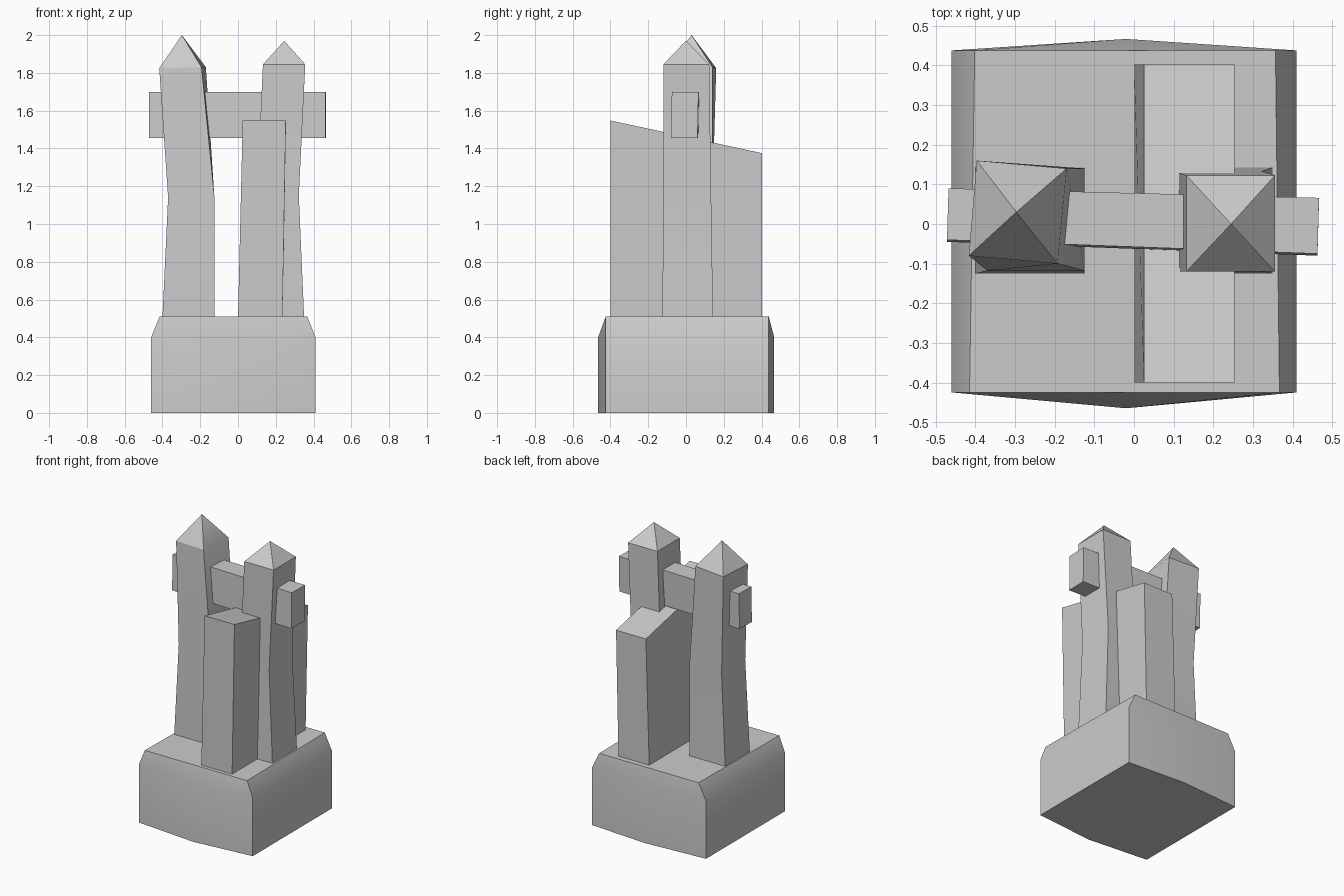
import bpy, math

if "Cube" in bpy.data.objects:
    bpy.data.objects.remove(bpy.data.objects["Cube"])


def loft(name, rings, apex=None):
    """Skin stacked rings of points; close with a flat cap or a pointed apex."""
    n = len(rings[0])
    verts = [p for ring in rings for p in ring]
    faces = [tuple(reversed(range(n)))]
    for r in range(len(rings) - 1):
        for i in range(n):
            j = (i + 1) % n
            faces.append((r * n + i, r * n + j, (r + 1) * n + j, (r + 1) * n + i))
    top = (len(rings) - 1) * n
    if apex:
        verts.append(apex)
        faces += [(top + i, top + (i + 1) % n, len(verts) - 1) for i in range(n)]
    else:
        faces.append(tuple(range(top, top + n)))
    mesh = bpy.data.meshes.new(name)
    mesh.from_pydata(verts, [], faces)
    mesh.update()
    obj = bpy.data.objects.new(name, mesh)
    bpy.context.collection.objects.link(obj)
    bpy.ops.object.select_all(action='DESELECT')
    obj.select_set(True)
    bpy.context.view_layer.objects.active = obj
    bpy.ops.object.shade_smooth_by_angle(angle=math.radians(30))
    return obj


def rect(x0, x1, y0, y1, z):
    return [(x0, y0, z), (x1, y0, z), (x1, y1, z), (x0, y1, z)]


# Plinth: bowed front and back, tapered shoulders
def plinth_ring(z):
    return [(-0.46, -0.425, z), (-0.02, -0.465, z), (0.41, -0.425, z),
            (0.41, 0.438, z), (-0.02, 0.467, z), (-0.46, 0.438, z)]


plinth_top = [(-0.415, -0.425, 0.51), (-0.02, -0.425, 0.51), (0.367, -0.425, 0.51),
              (0.357, 0.438, 0.51), (-0.02, 0.438, 0.51), (-0.402, 0.438, 0.51)]
loft("plinth", [plinth_ring(0), plinth_ring(0.4), plinth_top])

# Two leaning posts with pyramid caps
loft("left_post", [
    rect(-0.40, -0.125, -0.125, 0.143, 0.505),
    rect(-0.37, -0.125, -0.118, 0.14, 1.14),
    [(-0.417, -0.08, 1.825), (-0.193, -0.10, 1.83), (-0.17, 0.14, 1.83), (-0.397, 0.16, 1.825)],
], apex=(-0.297, 0.03, 2.0))
loft("right_post", [
    rect(0.10, 0.35, -0.125, 0.143, 0.505),
    rect(0.10, 0.322, -0.12, 0.133, 1.15),
    rect(0.132, 0.356, -0.12, 0.123, 1.845),
], apex=(0.245, 0.0, 1.97))

# Slab with a sloping top, leaning slightly sideways
slab_top = [(x, y, z) for (x, y), z in zip(
    [(0.025, -0.40), (0.253, -0.40), (0.253, 0.402), (0.025, 0.402)],
    [1.548, 1.548, 1.375, 1.375])]
loft("slab", [rect(0.0, 0.235, -0.40, 0.402, 0.505), slab_top])

# Crossbar passing through both posts, slightly turned
def bar_ring(z, dy):
    return [(-0.472, -0.04 + dy, z), (0.463, -0.075 + dy, z),
            (0.467, 0.066 + dy, z), (-0.468, 0.09 + dy, z)]


loft("crossbar", [bar_ring(1.455, -0.005), bar_ring(1.70, 0)])
